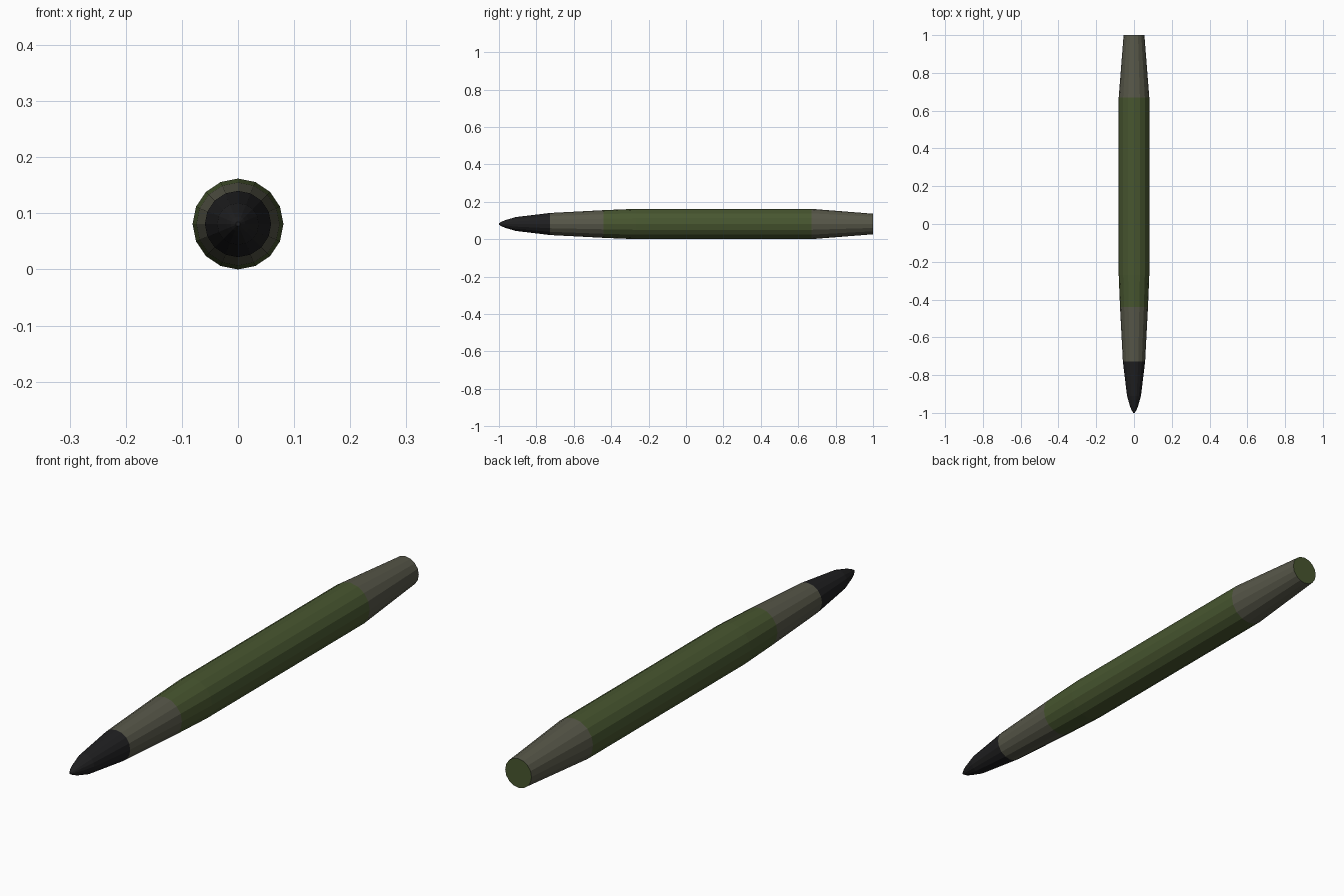
import bpy, bmesh, math

if "Cube" in bpy.data.objects:
    bpy.data.objects.remove(bpy.data.objects["Cube"])

SIDES = 16
R = 0.081  # body radius, also height of the axis


def material(name, rgb):
    m = bpy.data.materials.new(name)
    m.diffuse_color = (*rgb, 1)
    m.use_nodes = True
    m.node_tree.nodes["Principled BSDF"].inputs["Base Color"].default_value = m.diffuse_color
    return m


green = material("olive green", (0.064, 0.093, 0.029))
grey = material("olive grey", (0.095, 0.095, 0.066))
black = material("black", (0.014, 0.014, 0.015))

# Each part: name, material, profile of (y, radius), closed tip, closed tail
parts = [
    ("nose_tip", black, [(-1.0, 0.004), (-0.985, 0.013), (-0.965, 0.021),
                         (-0.91, 0.037), (-0.727, 0.059)], True, False),
    ("front_band", grey, [(-0.727, 0.059), (-0.44, 0.074)], False, False),
    ("body", green, [(-0.44, 0.074), (-0.27, R), (0.67, R)], False, False),
    ("rear_band", grey, [(0.67, R), (1.0, 0.055)], False, False),
    ("tail_cap", green, [(1.0, 0.055)], False, True),
]


def lathe(name, mat, profile, tip, tail):
    bm = bmesh.new()
    rings = []
    for y, r in profile:
        rings.append([bm.verts.new((r * math.cos(a), y, R + r * math.sin(a)))
                      for a in (2 * math.pi * i / SIDES for i in range(SIDES))])
    for a, b in zip(rings, rings[1:]):
        for i in range(SIDES):
            j = (i + 1) % SIDES
            bm.faces.new((a[i], a[j], b[j], b[i]))
    if tip:
        bm.faces.new(rings[0][::-1])
    if tail:
        bm.faces.new(rings[-1])
    bm.normal_update()
    # Make every face point away from the axis or outwards along it
    for f in bm.faces:
        c = f.calc_center_median()
        if len(f.verts) == SIDES:
            inward = f.normal.y * c.y < 0
        else:
            inward = f.normal.x * c.x + f.normal.z * (c.z - R) < 0
        if inward:
            f.normal_flip()
    me = bpy.data.meshes.new(name)
    bm.to_mesh(me)
    bm.free()
    me.materials.append(mat)
    bpy.context.collection.objects.link(bpy.data.objects.new(name, me))


for p in parts:
    lathe(*p)
